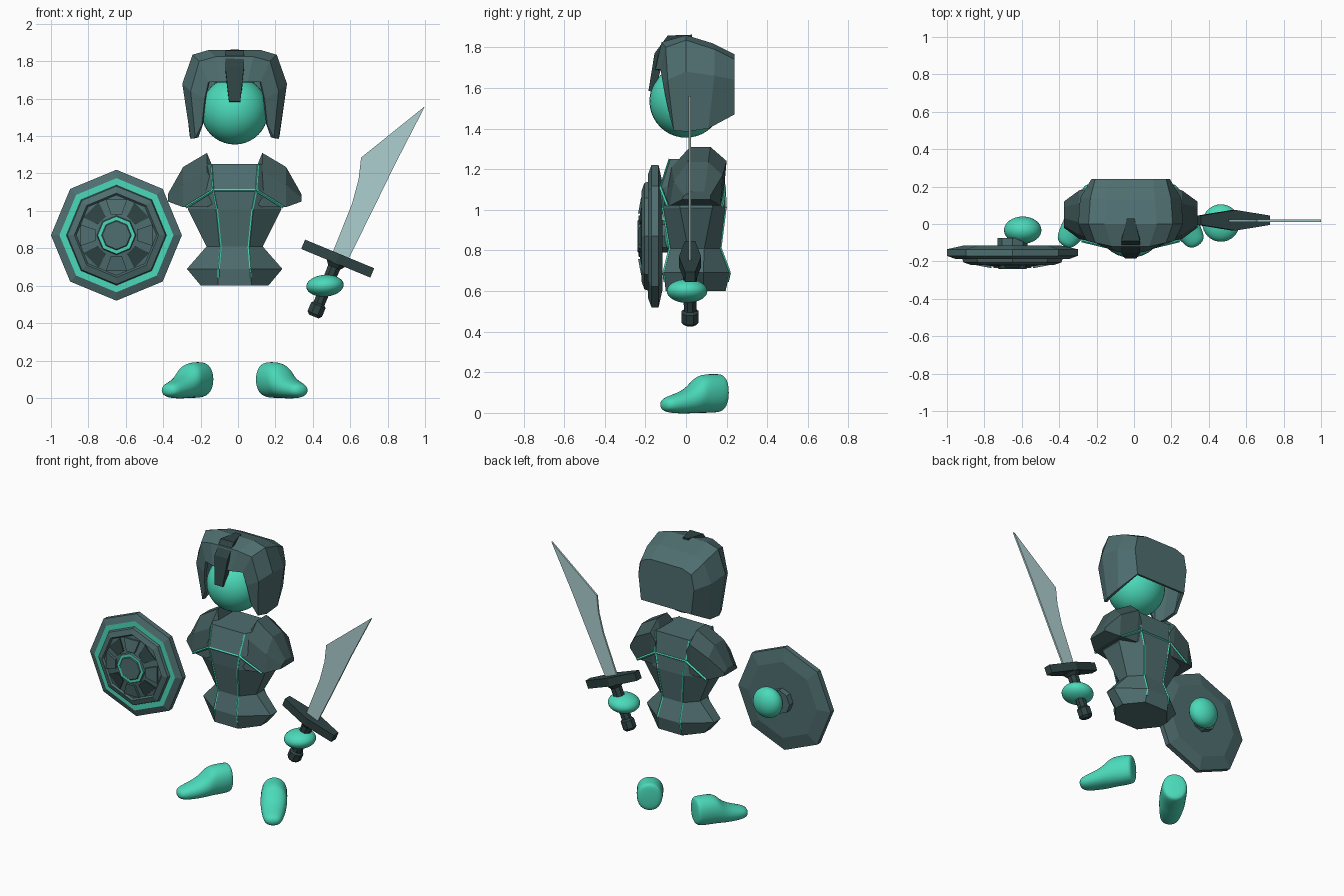
import bpy, bmesh
from math import sin, cos, pi, radians
from mathutils import Vector, Matrix

cube = bpy.data.objects.get("Cube")
if cube:
    bpy.data.objects.remove(cube)

CX = -0.018  # centre line of the body


def material(name, rgb):
    m = bpy.data.materials.new(name)
    m.use_nodes = True
    m.diffuse_color = (*rgb, 1)
    bsdf = m.node_tree.nodes["Principled BSDF"]
    bsdf.inputs["Base Color"].default_value = (*rgb, 1)
    bsdf.inputs["Roughness"].default_value = 0.7
    return m


TEAL = material("bright teal", (0.07, 0.70, 0.49))
SLATE = material("slate", (0.078, 0.155, 0.16))
DEEP = material("deep slate", (0.055, 0.105, 0.107))
DARK = material("dark slate", (0.028, 0.056, 0.056))
STEEL = material("pale steel", (0.42, 0.62, 0.62))


def finish(name, bm, mats, smooth=False):
    bmesh.ops.recalc_face_normals(bm, faces=bm.faces)
    me = bpy.data.meshes.new(name)
    bm.to_mesh(me)
    bm.free()
    for m in mats:
        me.materials.append(m)
    for p in me.polygons:
        p.use_smooth = smooth
    ob = bpy.data.objects.new(name, me)
    bpy.context.collection.objects.link(ob)
    return ob


def loft(name, rings, mats, closed=True, caps=(True, True), row_mats=None, smooth=False):
    """Skin a list of equal-length rings of points."""
    bm = bmesh.new()
    rows = [[bm.verts.new(p) for p in r] for r in rings]
    n = len(rows[0])
    for i, (a, b) in enumerate(zip(rows, rows[1:])):
        for j in range(n if closed else n - 1):
            k = (j + 1) % n
            f = bm.faces.new((a[j], a[k], b[k], b[j]))
            f.material_index = row_mats[i] if row_mats else 0
    for use, row in zip(caps, (rows[0], rows[-1])):
        if use:
            bm.faces.new(row)
    return finish(name, bm, mats, smooth)


def ball(name, centre, radii, tilt=0):
    bm = bmesh.new()
    bmesh.ops.create_uvsphere(bm, u_segments=32, v_segments=20, radius=1)
    bm.transform(Matrix.Translation(centre) @ Matrix.Rotation(tilt, 4, 'Y')
                 @ Matrix.Diagonal((*radii, 1)))
    return finish(name, bm, [TEAL], True)


def trim(name, points, r=0.008):
    """Thin square bead along a polyline."""
    bm = bmesh.new()
    pts = [Vector(p) for p in points]
    for a, b in zip(pts, pts[1:]):
        d = b - a
        bmesh.ops.create_cone(bm, cap_ends=True, segments=4, radius1=r, radius2=r, depth=d.length,
                              matrix=Matrix.Translation((a + b) / 2) @ d.to_track_quat('Z', 'Y').to_matrix().to_4x4())
    return finish(name, bm, [TEAL])


# Head
ball("head", (CX, 0, 1.535), (0.18, 0.18, 0.18))

# Helmet: arches from the face opening to the flat back
arches = [
    [(.175, -.08, 1.46), (.16, -.11, 1.60), (.14, -.125, 1.69), (.07, -.15, 1.69), (0, -.155, 1.69)],
    [(.21, -.06, 1.39), (.235, -.09, 1.64), (.19, -.10, 1.80), (.10, -.12, 1.825), (0, -.12, 1.825)],
    [(.235, 0, 1.385), (.28, 0, 1.68), (.225, 0, 1.835), (.14, 0, 1.86), (0, 0, 1.86)],
    [(.24, .11, 1.40), (.27, .14, 1.66), (.215, .14, 1.79), (.13, .13, 1.82), (0, .13, 1.82)],
    [(.19, .24, 1.47), (.21, .24, 1.64), (.19, .24, 1.74), (.12, .24, 1.765), (0, .24, 1.765)],
]
rings = [[(CX - x, y, z) for x, y, z in h] + [(CX + x, y, z) for x, y, z in h[-2::-1]] for h in arches]
helmet = loft("helmet", rings, [SLATE], closed=False, caps=(False, True))
shell = helmet.modifiers.new("thickness", 'SOLIDIFY')
shell.thickness = 0.02
shell.offset = -1

# Nose guard: half width, outer (y, z), inner (y, z)
guard = [(.02, .03, 1.862, .03, 1.83), (.05, -.09, 1.858, -.07, 1.80),
         (.05, -.155, 1.77, -.11, 1.74), (.03, -.185, 1.585, -.155, 1.58)]
loft("nose_guard", [[(CX - w, a, b), (CX + w, a, b), (CX + w, c, d), (CX - w, c, d)]
                    for w, a, b, c, d in guard], [DARK])

# Torso: z, panel half width, side half width, front y, back y, side half depth
levels = [(1.25, .125, .15, -.08, .17, .08), (1.11, .115, .22, -.125, .19, .08),
          (1.01, .095, .25, -.115, .195, .08), (.81, .075, .15, -.08, .17, .04),
          (.69, .085, .255, -.11, .215, .035), (.60, .09, .18, -.10, .195, .035)]
MID = 0.05
loft("torso", [[(CX + x, y, z) for x, y in
                ((-a, f), (a, f), (b, MID - d), (b, MID + d), (a, k), (-a, k), (-b, MID + d), (-b, MID - d))]
               for z, a, b, f, k, d in levels], [SLATE])

# Bright seams on the front and back of the torso
for face, col, out in (("front", 3, -.09), ("back", 4, .18)):
    for side, s in (("left", 1), ("right", -1)):
        seam = [(CX + s * lv[1], lv[col], lv[0]) for lv in levels[:5]]
        trim(f"{face}_seam_{side}", seam + [(CX + s * .087, (levels[4][col] + levels[5][col]) / 2, .645)], .006)
        trim(f"{face}_chest_seam_{side}", [seam[1], (CX + s * .26, out, 1.02)])
    trim(f"{face}_collar_seam", [(CX - .115, levels[1][col], 1.11), (CX + .115, levels[1][col], 1.11)], .006)

# Shoulder pads
pad = [(.115, [(-.15, 1.04), (-.13, 1.16), (-.07, 1.23), (.09, 1.23), (.14, 1.18), (.13, 1.04)]),
       (.148, [(-.16, 1.02), (-.12, 1.21), (-.03, 1.31), (.07, 1.31), (.15, 1.24), (.13, 1.02)]),
       (.275, [(-.13, 1.02), (-.11, 1.14), (-.04, 1.235), (.06, 1.235), (.13, 1.17), (.12, 1.02)]),
       (.357, [(-.07, 1.05), (-.06, 1.07), (-.02, 1.09), (.04, 1.09), (.07, 1.07), (.07, 1.05)])]
for side, s in (("left", 1), ("right", -1)):
    loft(f"shoulder_pad_{side}", [[(CX + s * x, MID + y, z) for y, z in sec] for x, sec in pad], [DEEP])

# Shield: eight-sided rim, bright rings and hub; radius, y, material of the row that follows
SX, SZ = -0.65, 0.87


def on_shield(r, ang, y):
    return (SX + r * sin(ang), y, SZ + r * cos(ang))


def octagon(r, y):
    return [on_shield(r, i * pi / 4, y) for i in range(8)]


profile = [(.08, -.075, 0), (.08, -.115, 0), (.26, -.115, 0), (.35, -.135, 0), (.35, -.17, 0), (.305, -.187, 1),
           (.268, -.187, 0), (.262, -.205, 0), (.225, -.218, 0), (.215, -.207, 0), (.105, -.222, 0),
           (.10, -.235, 1), (.08, -.235, 0), (.075, -.24, 0)]
loft("shield", [octagon(r, y) for r, y, m in profile], [SLATE, TEAL], row_mats=[m for r, y, m in profile])
for i in range(8):
    a, dark = i * pi / 4, i % 2
    lift = .006 if dark else .014
    corners = [(.115, -.26), (.2, -.29), (.2, .29), (.115, .26)]
    loft(f"shield_panel_{i + 1}",
         [[on_shield(r, a + t, (-.222 if r < .15 else -.207) - h) for r, t in corners] for h in (-.003, lift)],
         [DARK if dark else SLATE])
ball("hand_right", (-.595, -.033, .87), (.10, .073, .10))

# Sword: hilt built upright, then leaned outwards
LEAN = Matrix.Translation((.533, .02, .745)) @ Matrix.Rotation(radians(22.5), 4, 'Y')


def leaned(points):
    return [LEAN @ Vector(p) for p in points]


grip = [(-.335, .03), (-.32, .045), (-.27, .045), (-.26, .033), (-.05, .037), (-.03, .055), (.02, .055)]
loft("sword_grip", [leaned([(r * cos(k * pi / 4 + pi / 8), r * sin(k * pi / 4 + pi / 8), z) for k in range(8)])
                    for z, r in grip], [DARK])
outline = [(-.2, -.025), (0, -.055), (.2, -.025), (.2, .025), (0, .055), (-.2, .025)]
loft("sword_guard", [leaned([(x, y, z) for x, y in outline]) for z in (-.027, .027)], [DARK])
blade = [(.505, .775), (.61, 1.04), (.645, 1.17), (.658, 1.285), (1.0, 1.56), (.84, 1.25), (.716, .995), (.594, .75)]
loft("sword_blade", [[(x, y, z) for x, z in blade] for y in (.012, .024)], [STEEL])
ball("hand_left", (.465, .005, .60), (.10, .10, .058), radians(-4))

# Feet: distance towards the toe, half width, bottom, top
foot = [(-.135, .075, .01, .195), (-.11, .088, -.008, .2), (0, .09, -.008, .2), (.03, .09, -.008, .165),
        (.08, .083, -.008, .12), (.17, .068, -.006, .09), (.225, .045, .01, .07)]
for side, s in (("left", 1), ("right", -1)):
    dx, dy = .55, -.835
    rings = []
    for d, w, lo, hi in foot:
        rings.append([(CX + s * (.24 + d * dx - q * w * dy), .07 + d * dy + q * w * dx, z)
                      for q, z in ((-1, lo), (1, lo), (1, hi), (-1, hi))])
    ob = loft(f"foot_{side}", rings, [TEAL], smooth=True)
    sub = ob.modifiers.new("rounding", 'SUBSURF')
    sub.levels = sub.render_levels = 3
